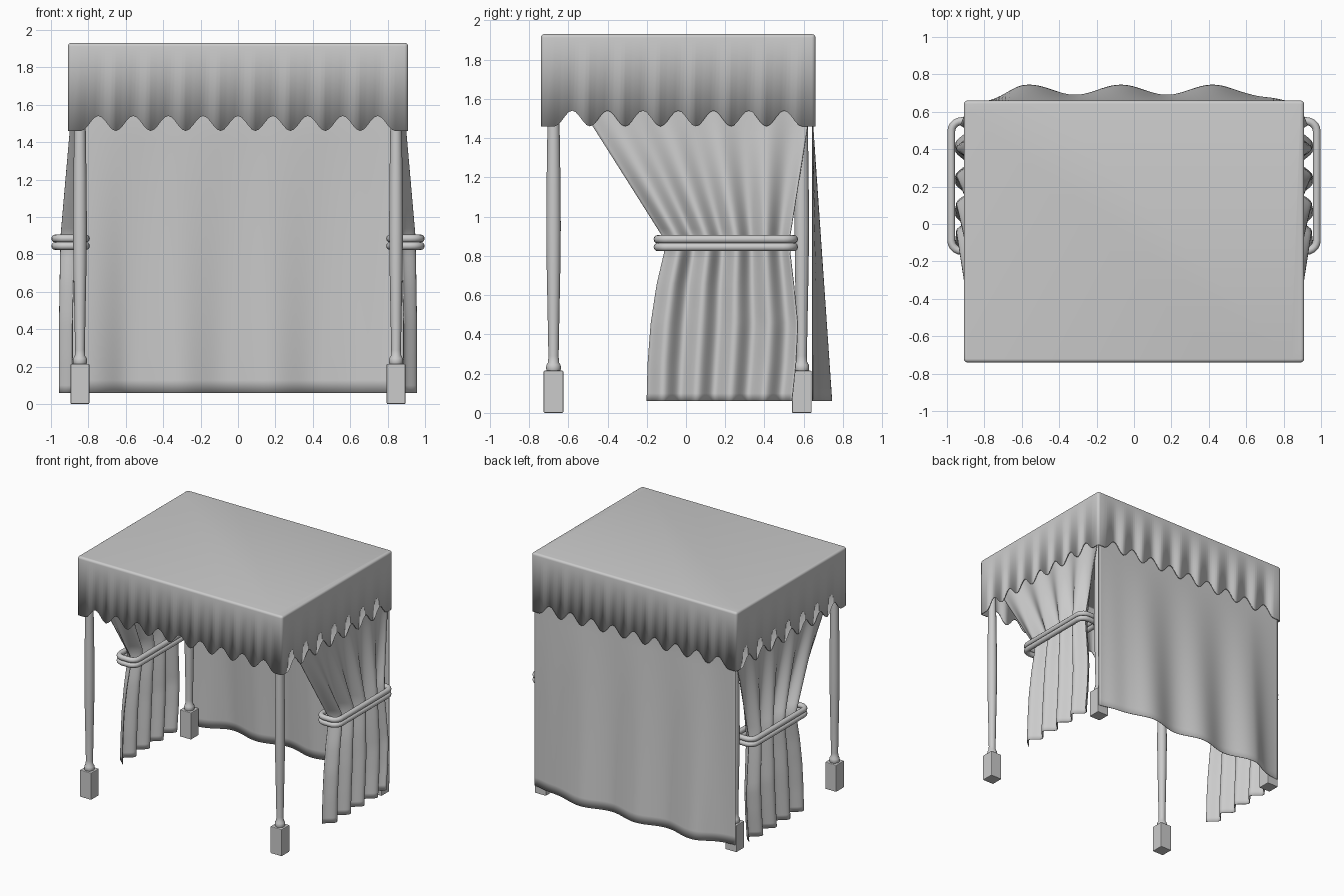
import bpy, bmesh, math
from math import pi, sin, cos

if "Cube" in bpy.data.objects:
    bpy.data.objects.remove(bpy.data.objects["Cube"])


def make(name, verts, faces, thick=0.0, offset=-1, angle=40):
    me = bpy.data.meshes.new(name)
    me.from_pydata(verts, [], faces)
    bm = bmesh.new()
    bm.from_mesh(me)
    bmesh.ops.recalc_face_normals(bm, faces=bm.faces)
    bm.to_mesh(me)
    bm.free()
    ob = bpy.data.objects.new(name, me)
    bpy.context.collection.objects.link(ob)
    if thick:
        m = ob.modifiers.new("thickness", 'SOLIDIFY')
        m.thickness, m.offset = thick, offset
    bpy.ops.object.select_all(action='DESELECT')
    ob.select_set(True)
    bpy.context.view_layer.objects.active = ob
    bpy.ops.object.shade_smooth_by_angle(angle=math.radians(angle))
    return ob


def grid_faces(rows, cols, wrap_c=False, wrap_r=False):
    return [(r * cols + c, r * cols + (c + 1) % cols,
             (r + 1) % rows * cols + (c + 1) % cols, (r + 1) % rows * cols + c)
            for r in range(rows if wrap_r else rows - 1)
            for c in range(cols if wrap_c else cols - 1)]


def lerp_keys(keys, z):
    # keys run downwards in z; returns the interpolated remaining columns
    for a, b in zip(keys, keys[1:]):
        if z >= b[0] - 1e-6:
            t = (a[0] - z) / (a[0] - b[0])
            return [p + (q - p) * t for p, q in zip(a[1:], b[1:])]
    return keys[-1][1:]


# Canopy: rounded roof with a scalloped valance on all four sides
HX, Y0, Y1, TOP, R = 0.91, -0.74, 0.66, 1.93, 0.02
CY, HY = (Y0 + Y1) / 2, (Y1 - Y0) / 2
FLAT = 0.07
outline = []                                   # x, y, nx, ny, bottom z
for side in range(4):
    a = (side - 1) * pi / 2                    # outward direction of the side
    nx, ny = round(cos(a)), round(sin(a))
    tx, ty = -ny, nx
    half, dist, waves = (HX, HY, 9) if nx == 0 else (HY, HX, 7)
    n = waves * 10
    samples = [(-half + R, 0)]
    samples += [(-half + FLAT + (2 * half - 2 * FLAT) * i / n, i / 10) for i in range(n + 1)]
    samples += [(half - R, 0)]
    for s, k in samples:
        outline.append((tx * s + nx * dist, CY + ty * s + ny * dist, nx, ny,
                        1.5 - 0.04 * cos(2 * pi * k)))
    cx = tx * (half - R) + nx * (dist - R)
    cy = CY + ty * (half - R) + ny * (dist - R)
    for j in (1, 2, 3):                        # rounded corner
        b = a + j * pi / 8
        outline.append((cx + R * cos(b), cy + R * sin(b), cos(b), sin(b), 1.46))
N = len(outline)
verts = [(x, y, zb) for x, y, nx, ny, zb in outline]
rings = 5
B = 0.018
for i in range(rings):
    t = i / (rings - 1) * pi / 2
    d = B * (1 - cos(t))
    verts += [(x - nx * d, y - ny * d, TOP - B + B * sin(t)) for x, y, nx, ny, zb in outline]
faces = grid_faces(rings + 1, N, wrap_c=True)
faces.append(tuple(range(rings * N, (rings + 1) * N)))
make("canopy", verts, faces, thick=0.01)

# Posts: square foot block and turned tapering shaft
profile = [(0.03, 0.205), (0.036, 0.215), (0.038, 0.23), (0.036, 0.245), (0.028, 0.257),
           (0.026, 0.29), (0.030, 0.5), (0.035, 0.75), (0.037, 0.95), (0.035, 1.2),
           (0.031, 1.46), (0.029, 1.6), (0.028, 1.92)]
SEG = 20
for sx, xn in ((-1, "left"), (1, "right")):
    for y, yn in ((-0.675, "front"), (0.59, "back")):
        x = sx * 0.845
        v = [(x + r * cos(2 * pi * i / SEG), y + r * sin(2 * pi * i / SEG), z)
             for r, z in profile for i in range(SEG)]
        f = grid_faces(len(profile), SEG, wrap_c=True)
        make(f"{yn}_{xn}_post", v, f)
        bpy.ops.mesh.primitive_cube_add(size=1, location=(x, y, 0.1075))
        foot = bpy.context.object
        foot.name = f"{yn}_{xn}_foot"
        foot.scale = (0.1, 0.1, 0.215)
        bpy.ops.object.transform_apply(location=False, scale=True)
        bv = foot.modifiers.new("bevel", 'BEVEL')
        bv.width, bv.segments = 0.005, 2

# Back curtain: folds deepen towards the hem
rows, cols = 24, 90
verts = []
for r in range(rows):
    t = r / (rows - 1)
    z = 1.62 + (0.06 - 1.62) * t
    drop = max(0, (1.5 - z) / 1.44)
    for c in range(cols):
        x = -0.89 + 1.78 * c / (cols - 1)
        edge = min(1, (0.89 - abs(x)) / 0.3)
        edge = edge * edge * (3 - 2 * edge)
        verts.append((x, 0.644 + drop * edge * (0.072 + 0.027 * cos(2 * pi * (x + 0.07) / 0.49)), z))
make("back_curtain", verts, grid_faces(rows, cols), thick=0.004, offset=0, angle=80)

# Side curtains: gathered at the tie; keys are z, front y, back y, centre x, fold depth
keys = [(1.70, -0.63, 0.64, 0.88, 0.004), (1.46, -0.475, 0.62, 0.886, 0.012),
        (0.90, -0.12, 0.53, 0.91, 0.037), (0.82, -0.11, 0.53, 0.912, 0.037),
        (0.65, -0.15, 0.55, 0.916, 0.036), (0.45, -0.18, 0.57, 0.92, 0.035),
        (0.25, -0.195, 0.56, 0.92, 0.035), (0.06, -0.2, 0.54, 0.921, 0.035)]
rows, cols = 42, 70
for sx, xn in ((-1, "left"), (1, "right")):
    verts = []
    for r in range(rows):
        z = 1.70 - 1.64 * r / (rows - 1)
        ya, yb, xc, amp = lerp_keys(keys, z)
        for c in range(cols):
            u = c / (cols - 1)
            verts.append((sx * (xc + amp * cos(2 * pi * 4.3 * (u - 0.11))), ya + (yb - ya) * u, z))
    make(f"{xn}_curtain", verts, grid_faces(rows, cols), thick=0.004, offset=0, angle=80)

    # Tie: two stacked cord loops around the gathered curtain
    for zc, zn in ((0.885, "upper"), (0.845, "lower")):
        path, tr, cr = [], 0.021, 0.055
        for q, (qx, qy) in enumerate(((1, 1), (-1, 1), (-1, -1), (1, -1))):
            for j in range(6):
                a = q * pi / 2 + j * pi / 10
                path.append((0.895 + qx * (0.082 - cr) + cr * cos(a),
                             0.203 + qy * (0.347 - cr) + cr * sin(a), cos(a), sin(a)))
        verts = [(sx * (px + nx * tr * cos(k * pi / 6)), py + ny * tr * cos(k * pi / 6),
                  zc + tr * sin(k * pi / 6)) for px, py, nx, ny in path for k in range(12)]
        make(f"{xn}_{zn}_tie", verts, grid_faces(len(path), 12, True, True), angle=60)
